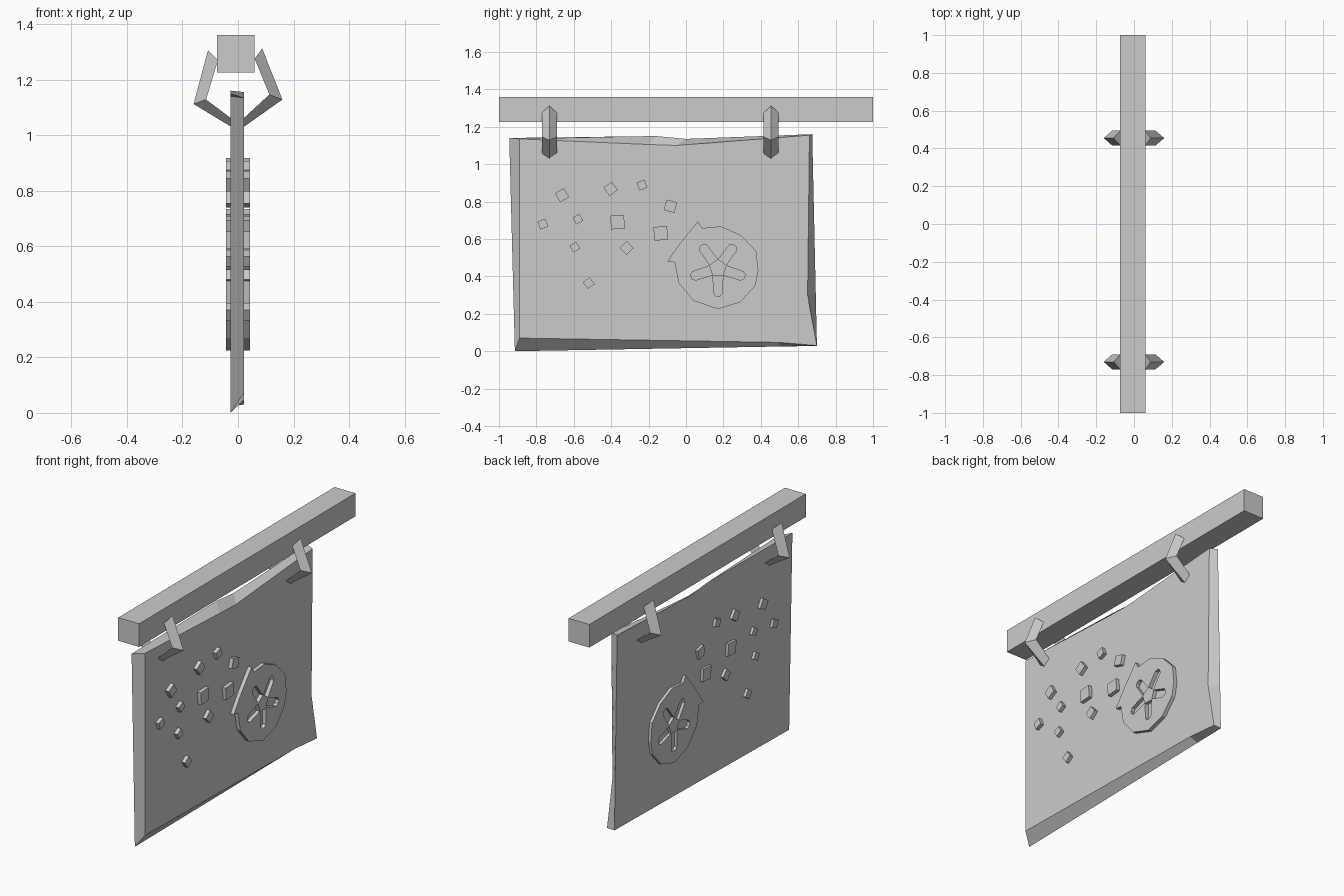
import bpy, bmesh, math

if "Cube" in bpy.data.objects:
    bpy.data.objects.remove(bpy.data.objects["Cube"])


def make(name, verts, faces):
    me = bpy.data.meshes.new(name)
    me.from_pydata(verts, [], faces)
    bm = bmesh.new()
    bm.from_mesh(me)
    bmesh.ops.recalc_face_normals(bm, faces=bm.faces)
    bm.to_mesh(me)
    bm.free()
    ob = bpy.data.objects.new(name, me)
    bpy.context.collection.objects.link(ob)
    return ob


def loft(name, rings):
    # skin matching closed loops and cap both ends
    n = len(rings[0])
    verts = [v for r in rings for v in r]
    faces = [list(range(n)), list(range(len(verts) - n, len(verts)))]
    for k in range(len(rings) - 1):
        a, b = k * n, (k + 1) * n
        faces += [(a + i, a + (i + 1) % n, b + (i + 1) % n, b + i) for i in range(n)]
    return make(name, verts, faces)


def prism(name, pts, x0, x1):
    return loft(name, [[(x, y, z) for y, z in pts] for x in (x0, x1)])


X0, X1 = -0.043, 0.043

# horizontal beam
prism("beam", [(-1, 1.225), (1, 1.225), (1, 1.36), (-1, 1.36)], -0.075, 0.06)

# rough-hewn board with uneven bevelled edges
front = [(-.89, .07), (.5, .047), (.70, .03), (.65, .3), (.66, 1.155),
         (-.05, 1.10), (-.2, 1.105), (-.89, 1.135)]
back = [(-.915, 0), (.5, .025), (.70, .028), (.694, .3), (.675, 1.16),
        (0, 1.135), (-.16, 1.15), (-.945, 1.14)]
loft("board", [[(-.027, y, z) for y, z in back], [(.021, y, z) for y, z in front]])

# bent triangular hooks: outer ridge and two inner edges at each station
left = [((-.108, 1.305), (-.072, 1.27)), ((-.16, 1.112), (-.115, 1.128)), ((0, 1.015), (0, 1.042))]
right = [((.087, 1.312), (.06, 1.275)), ((.16, 1.128), (.113, 1.146)), ((0, 1.015), (0, 1.042))]
for y in (-.73, .455):
    for side, path in (("left", left), ("right", right)):
        loft("hook_" + side, [[(o[0], y, o[1]), (i[0], y - .04, i[1]), (i[0], y + .04, i[1])]
                              for o, i in path])

# square studs: y, z, size, angle
studs = [(-.663, .834, .055, 30), (-.403, .868, .055, 35), (-.235, .888, .045, 20),
         (-.083, .775, .058, -15), (-.578, .706, .042, 30), (-.765, .68, .045, 20),
         (-.366, .69, .073, 4), (-.135, .63, .073, 5), (-.594, .556, .042, 30),
         (-.318, .552, .052, 43), (-.52, .364, .045, 35)]
for y, z, s, a in studs:
    r = s / math.sqrt(2)
    prism("stud", [(y + r * math.cos(math.radians(a + 45 + 90 * k)),
                    z + r * math.sin(math.radians(a + 45 + 90 * k))) for k in range(4)], X0, X1)

# round emblem with two pointed horns
disc = prism("emblem", [(.064, .695), (.086, .658), (.187, .668), (.294, .62), (.375, .535),
                        (.387, .43), (.37, .35), (.29, .262), (.17, .225), (.04, .27),
                        (-.04, .365), (-.06, .475), (-.10, .48), (-.03, .58)], X0, X1)

# five petal slots cut around the centre
cy, cz = .171, .444
for k in range(5):
    a = math.radians(54 + 72 * k)
    ca, sa = math.cos(a), math.sin(a)
    shape = [(.040, -.026), (.135, -.024), (.15, -.010), (.15, .010), (.135, .024), (.040, .026)]
    cut = prism("petal_cutter", [(cy + u * ca - v * sa, cz + u * sa + v * ca) for u, v in shape],
                -.1, .1)
    cut.hide_render = True
    cut.hide_set(True)
    m = disc.modifiers.new("petal", 'BOOLEAN')
    m.operation = 'DIFFERENCE'
    m.solver = 'EXACT'
    m.object = cut
